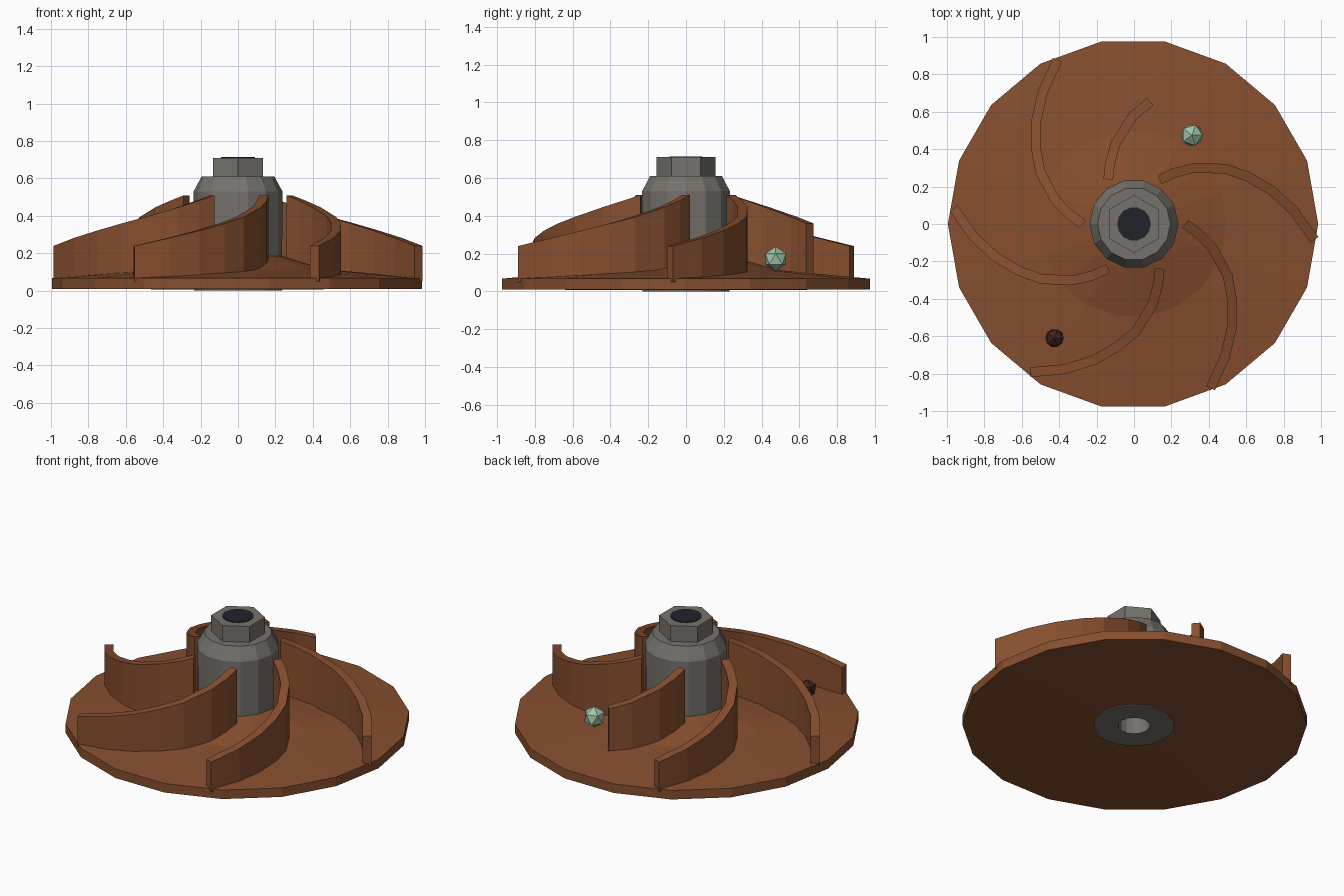
import bpy, bmesh
from math import cos, sin, radians, pi
from mathutils import Vector

if "Cube" in bpy.data.objects:
    bpy.data.objects.remove(bpy.data.objects["Cube"])


def material(name, rgb):
    m = bpy.data.materials.new(name)
    m.diffuse_color = (*rgb, 1)
    m.use_nodes = True
    m.node_tree.nodes["Principled BSDF"].inputs["Base Color"].default_value = m.diffuse_color
    return m


RUST = material("rust", (0.24, 0.078, 0.028))
STEEL = material("steel", (0.18, 0.17, 0.15))
DARK = material("dark_bore", (0.013, 0.017, 0.022))
GREEN = material("pale_green", (0.36, 0.56, 0.40))
BROWN = material("dark_brown", (0.05, 0.018, 0.011))


def finish(bm, name, mat):
    bmesh.ops.recalc_face_normals(bm, faces=bm.faces)
    me = bpy.data.meshes.new(name)
    bm.to_mesh(me)
    bm.free()
    me.materials.append(mat)
    ob = bpy.data.objects.new(name, me)
    bpy.context.collection.objects.link(ob)
    return ob


def lathe(name, profile, sides, mat, start=0.0):
    """Spin a closed (radius, z) profile around z."""
    bm = bmesh.new()
    rings = []
    for i in range(sides):
        a = start + 2 * pi * i / sides
        rings.append([bm.verts.new((r * cos(a), r * sin(a), z)) for r, z in profile])
    n = len(profile)
    for i in range(sides):
        a, b = rings[i], rings[(i + 1) % sides]
        for j in range(n):
            k = (j + 1) % n
            bm.faces.new((a[j], b[j], b[k], a[k]))
    return finish(bm, name, mat)


def prism(name, radius, z0, z1, sides, mat, start=0.0):
    bm = bmesh.new()
    ends = [[bm.verts.new((radius * cos(start + 2 * pi * i / sides),
                           radius * sin(start + 2 * pi * i / sides), z))
             for i in range(sides)] for z in (z0, z1)]
    for ring in ends:
        bm.faces.new(ring)
    for i in range(sides):
        j = (i + 1) % sides
        bm.faces.new((ends[0][i], ends[0][j], ends[1][j], ends[1][i]))
    return finish(bm, name, mat)


# Centre line of a blade as (radius, swept angle in degrees)
SWEEP = [(0.275, 0), (0.35, 8.5), (0.44, 17), (0.573, 29), (0.66, 37.5),
         (0.76, 46.5), (0.86, 55.5), (0.968, 65)]


def blade(name, turn, points, thick=0.052):
    """Curved vane, tall at the hub and low at the rim."""
    bm = bmesh.new()
    mid = [Vector((r * cos(radians(turn - s)), r * sin(radians(turn - s)))) for r, s in points]
    sections = []
    for i, p in enumerate(mid):
        t = (mid[min(i + 1, len(mid) - 1)] - mid[max(i - 1, 0)]).normalized()
        off = Vector((-t.y, t.x)) * thick / 2
        r = points[i][0]
        top = 0.51 - (r - 0.275) * 0.39
        sections.append([bm.verts.new((*q, z)) for q, z in
                         ((p - off, 0.05), (p + off, 0.05), (p + off, top), (p - off, top))])
    for a, b in zip(sections, sections[1:]):
        for j in range(4):
            k = (j + 1) % 4
            bm.faces.new((a[j], a[k], b[k], b[j]))
    bm.faces.new(sections[0])
    bm.faces.new(sections[-1])
    return finish(bm, name, RUST)


def pebble(name, loc, radius, mat):
    bm = bmesh.new()
    bmesh.ops.create_icosphere(bm, subdivisions=1, radius=radius)
    ob = finish(bm, name, mat)
    ob.location = loc


# Back plate, rising gently towards the hub
plate = lathe("back_plate", [(0.094, 0.006), (0.99, 0.01), (0.99, 0.067), (0.5, 0.112),
                             (0.24, 0.185), (0.094, 0.19)], 18, RUST)
plate.location.x = -0.005

# Hub sleeve, hex nut and dark bore plug
lathe("hub", [(0.092, 0.0), (0.235, 0.0), (0.238, 0.53), (0.195, 0.61), (0.092, 0.61)], 14, STEEL)
prism("hex_nut", 0.155, 0.605, 0.71, 6, STEEL, pi / 2)
prism("bore", 0.09, 0.69, 0.714, 14, DARK)

# Six blades, one of them snapped short
for i in range(6):
    broken = i == 2
    blade("broken_blade" if broken else f"blade_{i + 1}", 60 * i,
          SWEEP[:5] if broken else SWEEP)

# Stray pebbles caught between the blades
pebble("green_pebble", (0.31, 0.475, 0.172), 0.065, GREEN)
pebble("brown_pebble", (-0.425, -0.61, 0.135), 0.055, BROWN)
